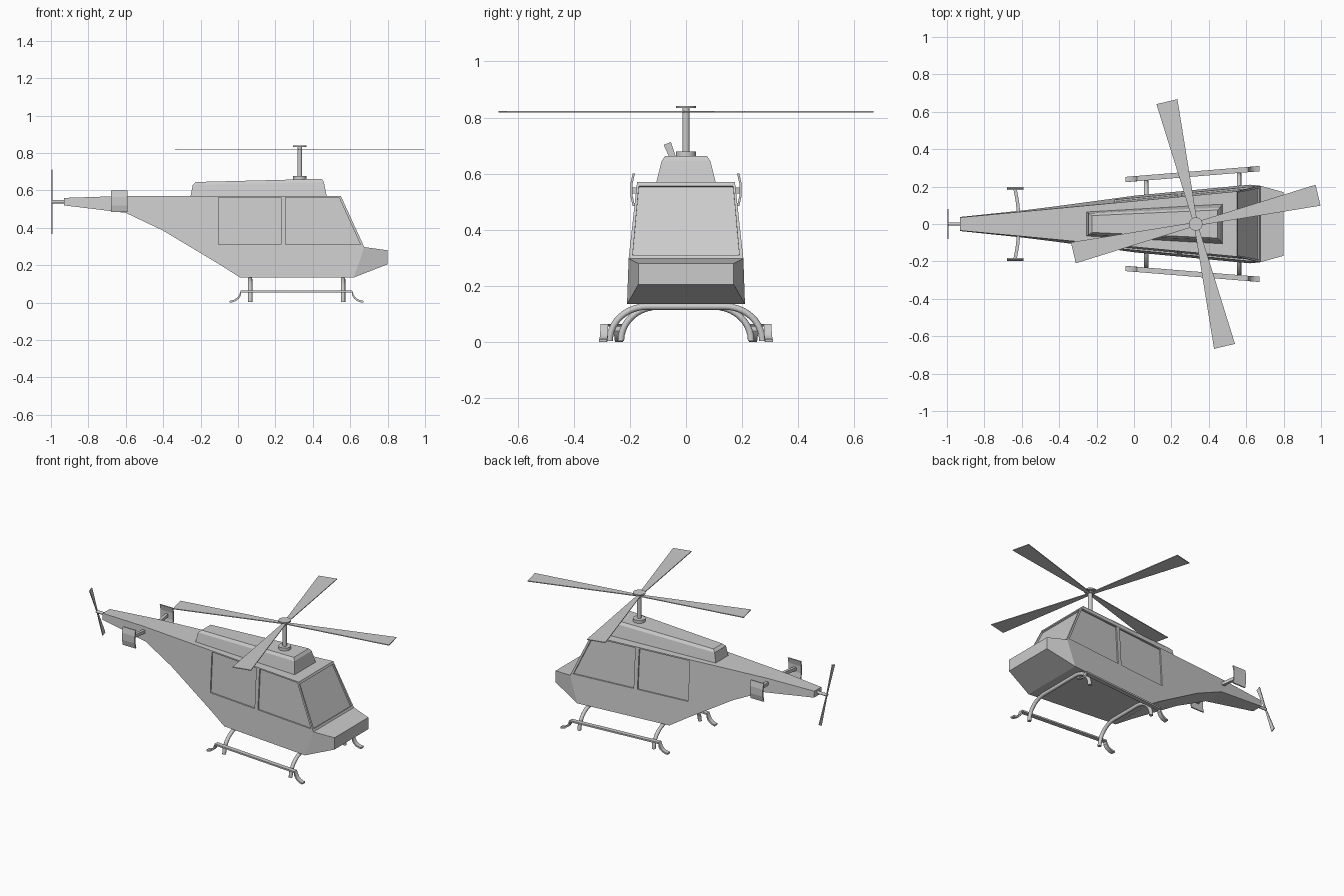
import bpy, bmesh
from math import sin, cos, pi, radians
from mathutils import Vector

if "Cube" in bpy.data.objects:
    bpy.data.objects.remove(bpy.data.objects["Cube"])


def make(name, verts, faces):
    bm = bmesh.new()
    vs = [bm.verts.new(v) for v in verts]
    for f in faces:
        bm.faces.new([vs[i] for i in f])
    bmesh.ops.recalc_face_normals(bm, faces=bm.faces)
    me = bpy.data.meshes.new(name)
    bm.to_mesh(me)
    bm.free()
    ob = bpy.data.objects.new(name, me)
    bpy.context.collection.objects.link(ob)
    return ob


def loft(name, rings):
    """Closed skin through rings of equal vertex count."""
    n = len(rings[0])
    verts = [v for r in rings for v in r]
    faces = [list(range(n)), list(range(len(verts) - n, len(verts)))]
    for k in range(len(rings) - 1):
        for i in range(n):
            j = (i + 1) % n
            faces.append([k * n + i, k * n + j, (k + 1) * n + j, (k + 1) * n + i])
    return make(name, verts, faces)


def cyl(name, r, a, b, sides=20):
    a, b = Vector(a), Vector(b)
    q = (b - a).to_track_quat('Z', 'Y')
    ring = [q @ Vector((r * cos(2 * pi * i / sides), r * sin(2 * pi * i / sides), 0)) for i in range(sides)]
    ob = loft(name, [[p + v for v in ring] for p in (a, b)])
    smooth(ob)
    return ob


def smooth(ob):
    bpy.ops.object.select_all(action='DESELECT')
    ob.select_set(True)
    bpy.context.view_layer.objects.active = ob
    bpy.ops.object.shade_smooth_by_angle(angle=radians(35))


def side_y(x, z):
    """Half-width of the tapering body side."""
    return 0.035 + 0.0946 * (x + 0.93) + 0.067 * (0.56 - z)


# Fuselage: side outline, mirrored across, with a tapered nose
outline = [(-.93, .56), (-.62, .57), (.55, .57), (.675, .297), (.62, .135), (.01, .135),
           (-.1, .205), (-.4, .385), (-.6, .48), (-.93, .52)]
nose = [(.80, .28), (.80, .205)]
verts = []
for s in (-1, 1):
    verts += [(x, s * side_y(x, z), z) for x, z in outline]
    verts += [(x, s * .17, z) for x, z in nose]
faces = []
for o in (0, 12):
    faces += [[o + i for i in range(10)], [o + 3, o + 10, o + 11, o + 4]]
loop = [0, 1, 2, 3, 10, 11, 4, 5, 6, 7, 8, 9]
for i in range(12):
    a, b = loop[i], loop[(i + 1) % 12]
    faces.append([a, b, b + 12, a + 12])
body = make("fuselage", verts, faces)

# Recessed side windows and windscreen
cutters = []
windows = [[(-.105, .31), (.23, .31), (.23, .562), (-.105, .562)],
           [(.255, .31), (.655, .31), (.54, .562), (.255, .562)]]
for s in (-1, 1):
    for w in windows:
        cutters.append(loft("window_cutter", [[(x, s * (side_y(x, z) + d), z) for x, z in w]
                                              for d in (-.009, .03)]))
screen = []
for d in (-.01, .03):
    ring = []
    for t, h in ((.05, .19), (.95, .168)):
        x, z = .675 - .125 * t + .909 * d, .297 + .273 * t + .416 * d
        ring += [(x, -h, z), (x, h, z)] if t < .5 else [(x, h, z), (x, -h, z)]
    screen.append(ring)
cutters.append(loft("windscreen_cutter", screen))
bpy.context.view_layer.objects.active = body
for c in cutters:
    c.hide_render = True
    m = body.modifiers.new("recess", 'BOOLEAN')
    m.operation, m.solver, m.object = 'DIFFERENCE', 'EXACT', c
    bpy.ops.object.modifier_apply(modifier=m.name)
    bpy.data.objects.remove(c)

# Engine cowl on the roof
cowl = loft("engine_cowl", [
    [(-.255, -.065, .565), (.475, -.107, .565), (.475, .107, .565), (-.255, .065, .565)],
    [(-.242, -.057, .63), (.459, -.087, .645), (.459, .087, .645), (-.242, .057, .63)],
    [(-.225, -.045, .645), (.447, -.075, .662), (.447, .075, .662), (-.225, .045, .645)]])

# Main rotor
R = .33
cyl("mast_base", .036, (R, 0, .655), (R, 0, .678), 24)
cyl("mast", .0128, (R, 0, .66), (R, 0, .835))
cyl("mast_cap", .036, (R, 0, .833), (R, 0, .841), 24)
for k in range(4):
    a = radians(13.25 + 90 * k)
    u, v = Vector((cos(a), sin(a), 0)), Vector((-sin(a), cos(a), 0))
    c = Vector((R, 0, 0))
    loft("rotor_blade", [[c + u * r + v * w + Vector((0, 0, z))
                          for r, w in ((0, -.01), (.672, -.0575), (.672, .0575), (0, .01))]
                         for z in (.8175, .8225)])

# Tail rotor
cyl("tail_shaft", .009, (-.998, 0, .54), (-.92, 0, .54), 16)
for s in (-1, 1):
    u, v = Vector((0, -.37, .93)) * s, Vector((0, .93, .37))
    loft("tail_blade", [[Vector((x, 0, .54)) + u * r + v * w
                         for r, w in ((0, -.004), (.18, -.014), (.18, .014), (0, .004))]
                        for x in (-.996, -.991)])

# Stabiliser arms and end plates
for s in (-1, 1):
    pts = [(-.617, 0), (-.617, .06), (-.624, .125), (-.637, .192)]
    loft("stabiliser_arm", [[(x - .009, s * y, .53), (x + .009, s * y, .53),
                             (x + .009, s * y, .55), (x - .009, s * y, .55)] for x, y in pts])
    prof = [(.485, .186), (.52, .194), (.565, .194), (.60, .186)]
    loft("stabiliser_plate", [[(-.68, s * (y - .004), z), (-.59, s * (y - .004), z),
                               (-.59, s * (y + .004), z), (-.68, s * (y + .004), z)] for z, y in prof])

# Landing skids with upturned ends, and arched struts
half = [(.0 + .06 * (1 - sin(a)), .06 - .055 * cos(a)) for a in [radians(d) for d in (90, 70, 50, 30, 12, 0)]]
half = half[::-1]
path = [(.015 - x, z) for x, z in half] + [(.61 + x, z) for x, z in half[::-1]]
for s in (-1, 1):
    rings = []
    for i, (x, z) in enumerate(path):
        p, q = path[max(i - 1, 0)], path[min(i + 1, len(path) - 1)]
        t = Vector((q[0] - p[0], 0, q[1] - p[1])).normalized()
        n = Vector((-t.z, 0, t.x)) * .005
        c = Vector((x, s * (.238 + .081 * (x + .045)), z))
        w = Vector((0, .014, 0))
        rings.append([c - n - w, c - n + w, c + n + w, c + n - w])
    smooth(loft("skid", rings))
    for x0, y0, y1 in ((.065, .10, .232), (.562, .14, .272)):
        arc = [(0, 0.122, 0, 1)] + [(y0 + (y1 - y0) * sin(a), .122 * cos(a), sin(a), cos(a))
                                    for a in [pi / 2 * k / 10 for k in range(11)]]
        rings = []
        for y, z, ny, nz in arc:
            rings.append([(x0 + .0115 * cos(b), s * (y + .0115 * sin(b) * ny), z + .004 + .0115 * sin(b) * nz)
                          for b in [2 * pi * j / 12 for j in range(12)]])
        smooth(loft("skid_strut", rings))
